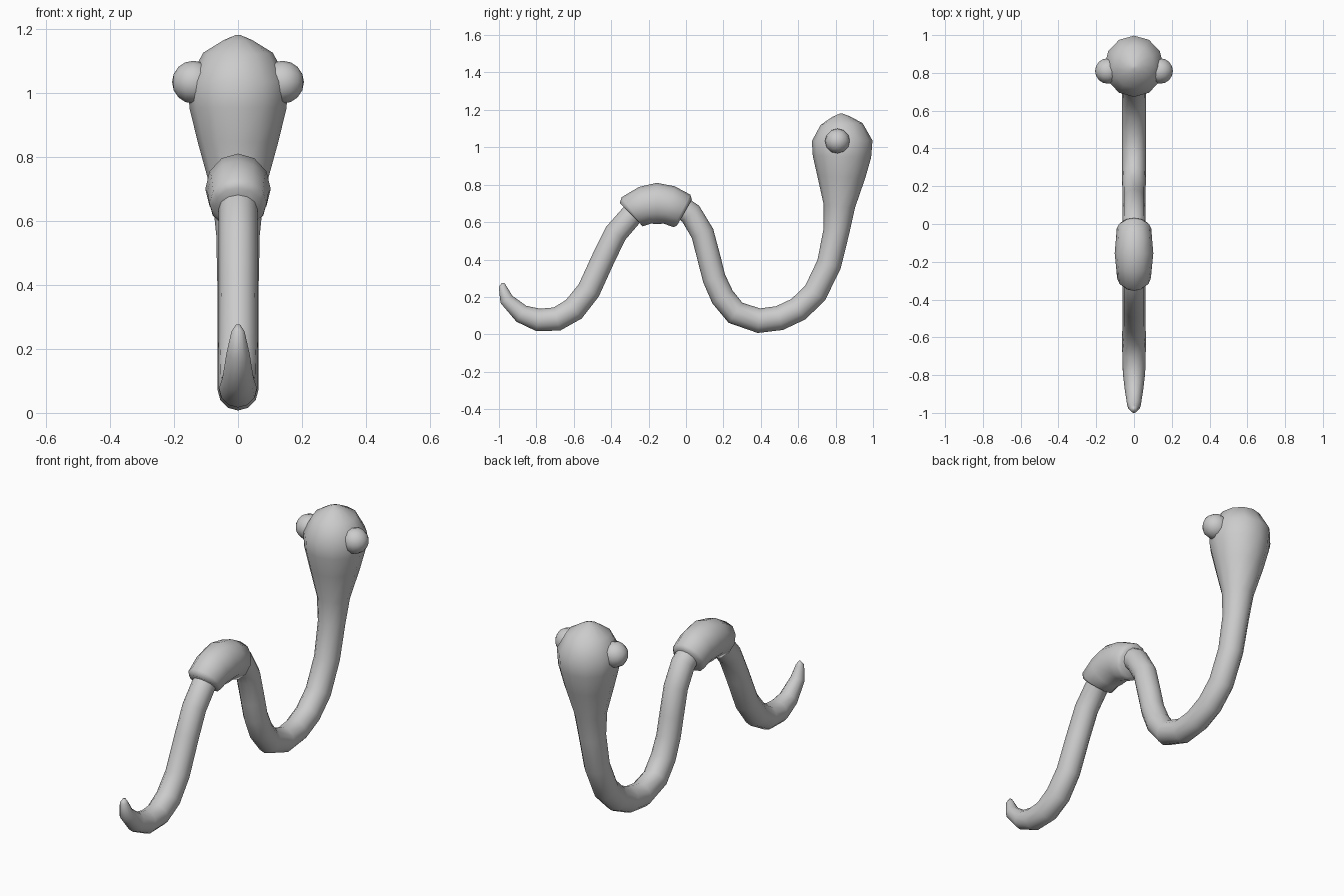
import bpy, bmesh
from math import cos, sin, pi
from mathutils import Vector

if "Cube" in bpy.data.objects:
    bpy.data.objects.remove(bpy.data.objects["Cube"])

SIDES = 12

def smooth(ob):
    for p in ob.data.polygons:
        p.use_smooth = True

def sweep(name, path, wide=1.0):
    """Round tube along (y, z, radius) points lying in the x = 0 plane."""
    bm = bmesh.new()
    pts = [Vector((0, y, z)) for y, z, r in path]
    rings = []
    for i, (y, z, r) in enumerate(path):
        a = (pts[i] - pts[i - 1]).normalized() if i > 0 else Vector()
        b = (pts[i + 1] - pts[i]).normalized() if i < len(pts) - 1 else Vector()
        t = (a + b).normalized()
        n = Vector((0, -t.z, t.y))
        rings.append([bm.verts.new(pts[i] + n * r * cos(2 * pi * k / SIDES)
                                   + Vector((r * wide * sin(2 * pi * k / SIDES), 0, 0)))
                      for k in range(SIDES)])
    for p, q in zip(rings, rings[1:]):
        for k in range(SIDES):
            m = (k + 1) % SIDES
            bm.faces.new((p[k], p[m], q[m], q[k]))
    bm.faces.new(rings[0])
    bm.faces.new(rings[-1])
    bmesh.ops.recalc_face_normals(bm, faces=bm.faces)
    me = bpy.data.meshes.new(name)
    bm.to_mesh(me)
    bm.free()
    ob = bpy.data.objects.new(name, me)
    bpy.context.collection.objects.link(ob)
    smooth(ob)
    return ob

# Body: tail tip, wavy body, then flaring into the head
sweep("body", [
    (-.977, .275, .007), (-.98, .255, .021), (-.96, .187, .037), (-.88, .11, .05),
    (-.79, .077, .061), (-.69, .082, .064), (-.60, .134, .065), (-.52, .235, .063),
    (-.44, .41, .062), (-.376, .54, .062), (-.28, .65, .062), (-.16, .70, .062),
    (-.04, .69, .062), (.025, .645, .062), (.088, .54, .062), (.125, .40, .062),
    (.15, .30, .062), (.195, .20, .064), (.265, .115, .065), (.39, .073, .066),
    (.50, .087, .066), (.60, .134, .066), (.69, .22, .066), (.765, .375, .066),
    (.805, .555, .07), (.82, .685, .084), (.83, .84, .128), (.834, .95, .156),
    (.835, 1.035, .162), (.832, 1.125, .112), (.83, 1.165, .045), (.83, 1.18, .008)], .97)

# Thick collar over the middle hump
sweep("collar", [
    (-.275, .655, .05), (-.298, .645, .08), (-.288, .655, .096), (-.22, .69, .103),
    (-.155, .70, .11), (-.09, .692, .104), (-.022, .66, .098), (-.008, .652, .08),
    (-.03, .66, .05)][1:-1], .93)

# Eyes on both sides of the head
for side, label in ((-1, "left"), (1, "right")):
    bpy.ops.mesh.primitive_uv_sphere_add(segments=12, ring_count=8, radius=.067,
        location=(side * .139, .81, 1.033), rotation=(0, pi / 2, 0))
    eye = bpy.context.object
    eye.name = label + "_eye"
    smooth(eye)
